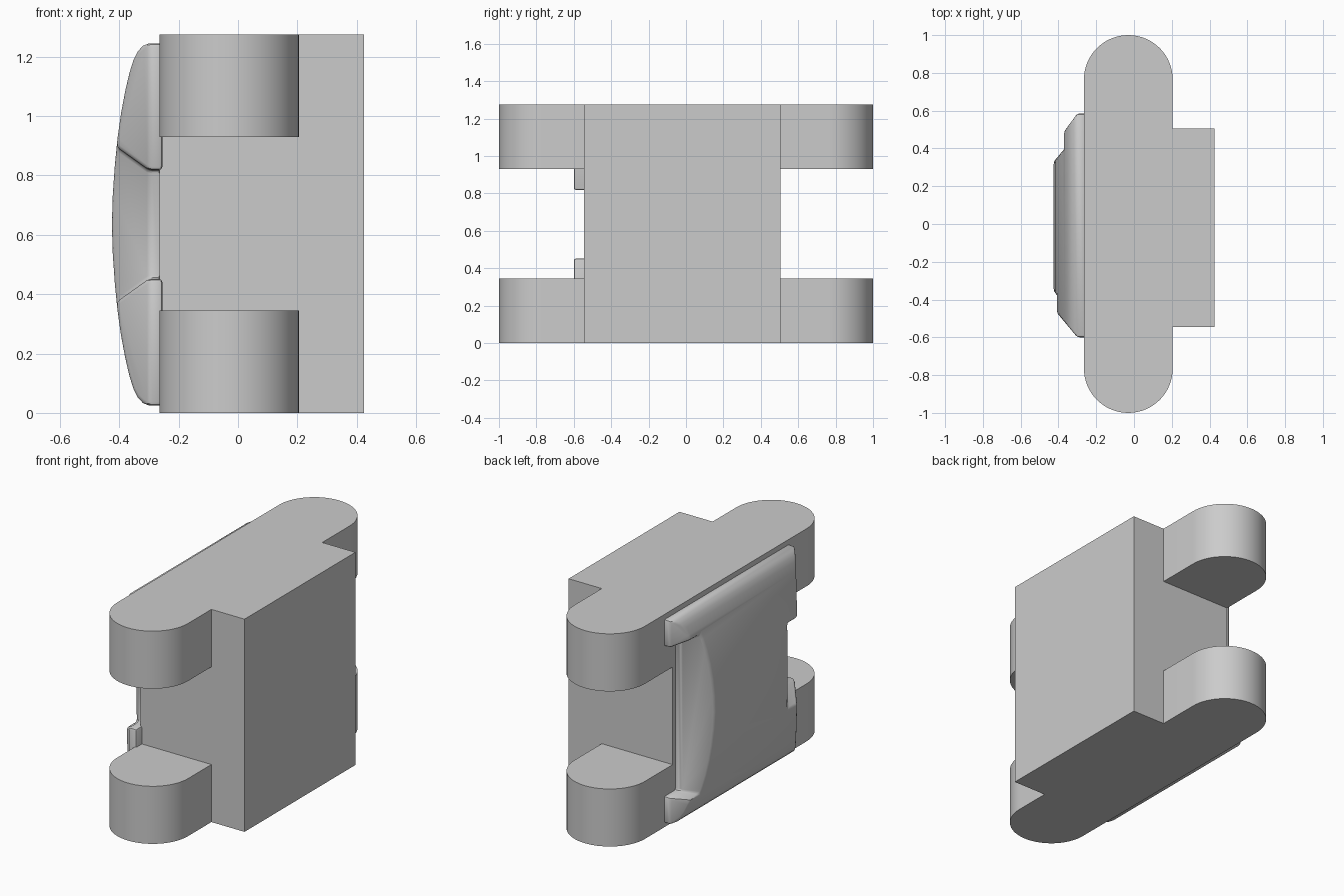
import bpy, bmesh, math

cube = bpy.data.objects.get("Cube")
if cube:
    bpy.data.objects.remove(cube, do_unlink=True)

grey = bpy.data.materials.new("light grey")
colour = (0.6, 0.6, 0.6, 1)
grey.diffuse_color = colour
grey.use_nodes = True
grey.node_tree.nodes["Principled BSDF"].inputs["Base Color"].default_value = colour


def loft(name, rings, helper=False):
    """Solid skinned through rings that have equal point counts."""
    bm = bmesh.new()
    loops = [[bm.verts.new(p) for p in ring] for ring in rings]
    count = len(loops[0])
    for a, b in zip(loops, loops[1:]):
        for i in range(count):
            j = (i + 1) % count
            bm.faces.new((a[i], a[j], b[j], b[i]))
    bm.faces.new(loops[0])
    bm.faces.new(loops[-1])
    bmesh.ops.recalc_face_normals(bm, faces=bm.faces)
    mesh = bpy.data.meshes.new(name)
    bm.to_mesh(mesh)
    bm.free()
    mesh.materials.append(grey)
    obj = bpy.data.objects.new(name, mesh)
    bpy.context.collection.objects.link(obj)
    obj.hide_render = helper
    return obj


def sections(name, rows):
    """Cutter skinned through upright rectangles: x, y range, z range."""
    return loft(name, [[(x, y0, z0), (x, y1, z0), (x, y1, z1), (x, y0, z1)]
                       for x, y0, y1, z0, z1 in rows], True)


def carve(obj, tool, operation):
    mod = obj.modifiers.new(tool.name, 'BOOLEAN')
    mod.object = tool
    mod.operation = operation
    mod.solver = 'EXACT'


def finish(obj, tools):
    """Apply the modifiers, remove the cutters and shade."""
    bpy.ops.object.select_all(action='DESELECT')
    obj.select_set(True)
    bpy.context.view_layer.objects.active = obj
    for mod in list(obj.modifiers):
        bpy.ops.object.modifier_apply(modifier=mod.name)
    for tool in tools:
        bpy.data.objects.remove(tool, do_unlink=True)
    bpy.ops.object.shade_smooth_by_angle(angle=math.radians(30))


# Body: block outline with a round-ended bar running through it
height, left, bar, right = 1.275, -0.265, 0.205, 0.425
front, back = -0.545, 0.505
radius = (bar - left) / 2
middle = (bar + left) / 2


def round_end(side):
    start = 0 if side > 0 else math.pi
    return [(middle + radius * math.cos(start + math.pi * i / 32),
             side * (1 - radius) + radius * math.sin(start + math.pi * i / 32))
            for i in range(33)]


outline = ([(bar, front), (right, front), (right, back), (bar, back)]
           + round_end(1) + round_end(-1))
body = loft("body", [[(x, y, z) for x, y in outline] for z in (0, height)])

# Gaps between the upper and lower lugs
gaps = []
for name, y0, y1 in (("front_gap", -1.2, front), ("back_gap", back, 1.2)):
    gap = sections(name, [(x, y0, y1, 0.345, 0.93) for x in (-0.5, 0.3)])
    carve(body, gap, 'DIFFERENCE')
    gaps.append(gap)
finish(body, gaps)

# Side cover: bowed profile, mirrored about its mid height
centre = 0.635
half = [(left + 0.01, 0.61), (-0.30, 0.61), (-0.32, 0.602), (-0.338, 0.583),
        (-0.352, 0.555), (-0.366, 0.51), (-0.380, 0.45), (-0.394, 0.375),
        (-0.406, 0.29), (-0.415, 0.20), (-0.422, 0.10), (-0.425, 0)]
profile = ([(x, centre + d) for x, d in half]
           + [(x, centre - d) for x, d in reversed(half[:-1])])
cover = loft("side_cover", [[(x, y, z) for x, z in profile] for y in (-0.8, 0.8)])

# Sloped ends of the cover, then the recess in each end
ends = sections("cover_ends", [(-0.2, -0.6, 0.585, -0.1, 1.4),
                               (-0.30, -0.6, 0.585, -0.1, 1.4),
                               (-0.45, -0.42, 0.38, -0.1, 1.4)])
front_recess = sections("front_recess", [(-0.2, -0.9, -0.51, 0.452, 0.818),
                                         (-0.30, -0.9, -0.51, 0.452, 0.818),
                                         (-0.45, -0.9, -0.325, 0.345, 0.925)])
back_recess = sections("back_recess", [(-0.2, 0.48, 0.9, 0.185, 1.085),
                                       (-0.30, 0.48, 0.9, 0.185, 1.085),
                                       (-0.45, 0.30, 0.9, 0.125, 1.145)])
carve(cover, ends, 'INTERSECT')
carve(cover, front_recess, 'DIFFERENCE')
carve(cover, back_recess, 'DIFFERENCE')
bevel = cover.modifiers.new("soft_edges", 'BEVEL')
bevel.width = 0.012
bevel.segments = 2
bevel.limit_method = 'ANGLE'
bevel.angle_limit = math.radians(30)
finish(cover, [ends, front_recess, back_recess])
